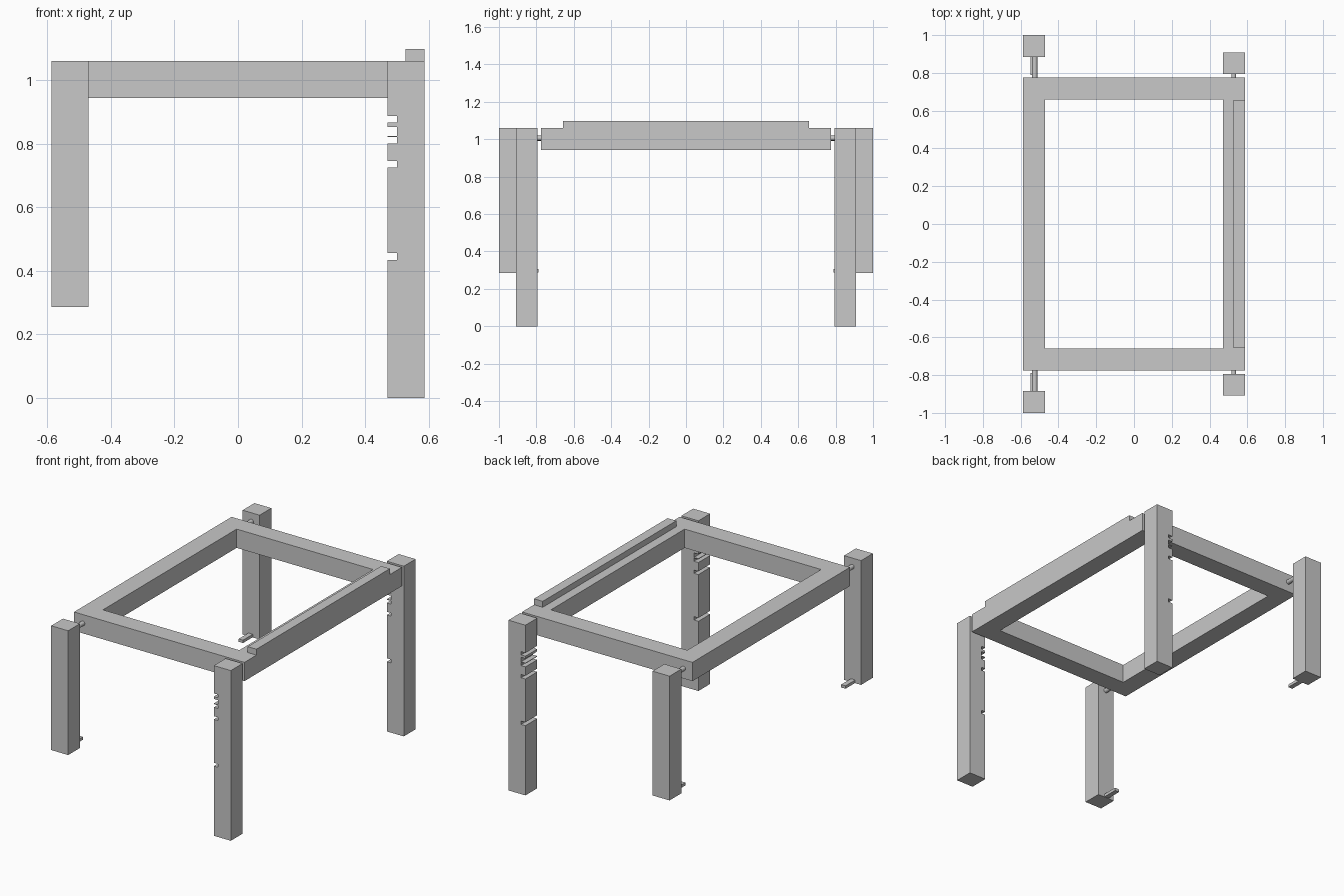
import bpy
import bmesh
from math import radians
from mathutils import Matrix, Vector

default = bpy.data.objects.get("Cube")
if default:
    bpy.data.objects.remove(default, do_unlink=True)

grey = bpy.data.materials.new("plain grey")
grey.use_nodes = True
GREY = (0.58, 0.58, 0.58, 1)
grey.diffuse_color = GREY
grey.node_tree.nodes["Principled BSDF"].inputs["Base Color"].default_value = GREY


def finish(name, bm):
    bmesh.ops.recalc_face_normals(bm, faces=bm.faces)
    mesh = bpy.data.meshes.new(name)
    bm.to_mesh(mesh)
    bm.free()
    mesh.materials.append(grey)
    obj = bpy.data.objects.new(name, mesh)
    bpy.context.collection.objects.link(obj)
    return obj


def box(name, low, high):
    low, high = Vector(low), Vector(high)
    bm = bmesh.new()
    bmesh.ops.create_cube(bm, size=1)
    bmesh.ops.scale(bm, verts=bm.verts, vec=high - low)
    bmesh.ops.translate(bm, verts=bm.verts, vec=(low + high) / 2)
    return finish(name, bm)


def extrude_y(name, profile, y0, y1):
    """Extrude an (x, z) outline from y0 to y1."""
    bm = bmesh.new()
    face = bm.faces.new([bm.verts.new((x, y0, z)) for x, z in profile])
    result = bmesh.ops.extrude_face_region(bm, geom=[face])
    moved = [g for g in result["geom"] if isinstance(g, bmesh.types.BMVert)]
    bmesh.ops.translate(bm, verts=moved, vec=(0, y1 - y0, 0))
    return finish(name, bm)


def pin(name, x, y0, y1, z, radius):
    """Round pin lying along y."""
    bm = bmesh.new()
    bmesh.ops.create_cone(bm, cap_ends=True, segments=20, radius1=radius,
                          radius2=radius, depth=abs(y1 - y0))
    bmesh.ops.rotate(bm, verts=bm.verts, matrix=Matrix.Rotation(radians(90), 3, 'X'))
    bmesh.ops.translate(bm, verts=bm.verts, vec=(x, (y0 + y1) / 2, z))
    obj = finish(name, bm)
    bpy.ops.object.select_all(action='DESELECT')
    obj.select_set(True)
    bpy.context.view_layer.objects.active = obj
    bpy.ops.object.shade_smooth_by_angle(angle=radians(40))


X, Y, TOP = 0.587, 0.775, 1.06      # frame half width, half depth, top height
BAR = 0.117                         # timber thickness
IN = X - BAR

# Rectangular frame, one ring with an open middle
bm = bmesh.new()
rings = []
for hx, hy in ((X, Y), (IN, Y - BAR)):
    for z in (TOP - BAR, TOP):
        rings.append([bm.verts.new((sx * hx, sy * hy, z))
                      for sx, sy in ((-1, -1), (1, -1), (1, 1), (-1, 1))])
outer_low, outer_top, inner_low, inner_top = rings
for a, b in ((outer_low, outer_top), (outer_top, inner_top),
             (inner_top, inner_low), (inner_low, outer_low)):
    for i in range(4):
        j = (i + 1) % 4
        bm.faces.new((a[i], a[j], b[j], b[i]))
finish("frame", bm)

# Raised stop along the left rail
box("rail_lip", (0.527, -0.657, TOP), (X, 0.657, 1.097))

# Notched outline of the long legs
profile = [(X, 0), (X, TOP), (IN, TOP)]
for high, low in ((0.887, 0.867), (0.852, 0.824), (0.82, 0.8),
                  (0.745, 0.725), (0.455, 0.434)):
    profile += [(IN, high), (0.5, high), (0.5, low), (IN, low)]
profile.append((IN, 0))

for side, s in (("front", -1), ("back", 1)):
    # Long leg and its pivot
    extrude_y(side + "_long_leg", profile, s * 0.793, s * 0.909)
    pin(side + "_long_leg_pin", 0.528, s * 0.765, s * 0.8, 1.006, 0.013)
    # Short leg, its pivot and the flat peg that fits the notches
    y0, y1 = sorted((s * 0.884, s))
    box(side + "_short_leg", (-X, y0, 0.286), (-IN, y1, TOP))
    pin(side + "_short_leg_pin", -0.526, s * 0.765, s * 0.89, 1.006, 0.014)
    y0, y1 = sorted((s * 0.788, s * 0.89))
    box(side + "_short_leg_peg", (-0.547, y0, 0.288), (-0.517, y1, 0.306))
